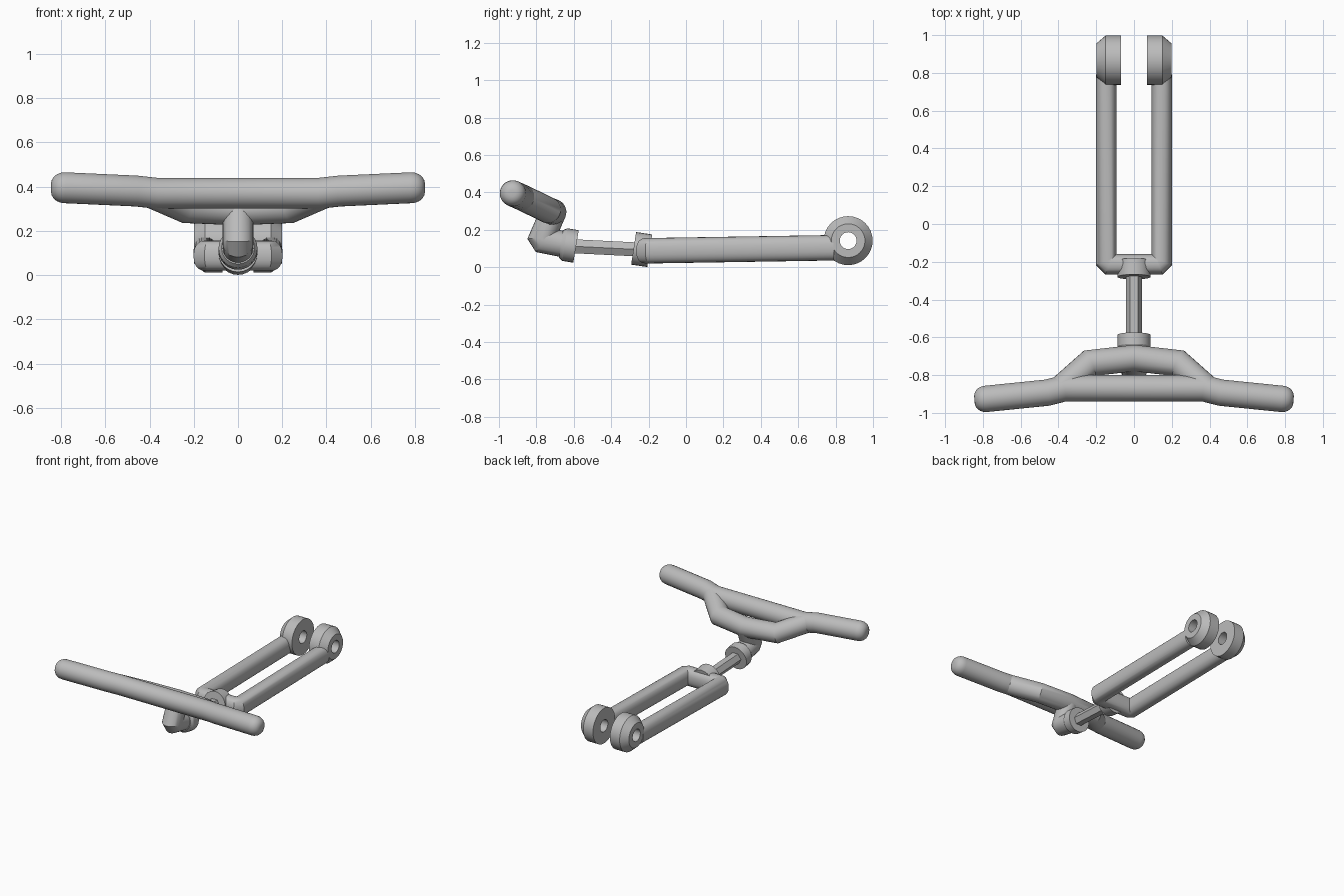
import bpy, bmesh, math
from mathutils import Vector

if "Cube" in bpy.data.objects:
    bpy.data.objects.remove(bpy.data.objects["Cube"], do_unlink=True)

GREY = (0.5, 0.5, 0.5, 1)
metal = bpy.data.materials.new("plain grey")
metal.use_nodes = True
metal.diffuse_color = GREY
metal.node_tree.nodes["Principled BSDF"].inputs["Base Color"].default_value = GREY


def loft(name, rings, closed=False, mirror=False):
    """Skin a list of equal rings; closed joins the last ring to the first."""
    bm = bmesh.new()
    loops = [[bm.verts.new(p) for p in ring] for ring in rings]
    pairs = list(zip(loops, loops[1:]))
    if closed:
        pairs.append((loops[-1], loops[0]))
    else:
        bm.faces.new(loops[0])
        bm.faces.new(loops[-1])
    for a, b in pairs:
        n = len(a)
        for i in range(n):
            j = (i + 1) % n
            bm.faces.new((a[i], a[j], b[j], b[i]))
    bmesh.ops.recalc_face_normals(bm, faces=bm.faces)
    mesh = bpy.data.meshes.new(name)
    bm.to_mesh(mesh)
    bm.free()
    obj = bpy.data.objects.new(name, mesh)
    bpy.context.collection.objects.link(obj)
    mesh.materials.append(metal)
    bpy.ops.object.select_all(action="DESELECT")
    bpy.context.view_layer.objects.active = obj
    obj.select_set(True)
    bpy.ops.object.shade_smooth_by_angle(angle=math.radians(30))
    if mirror:
        obj.modifiers.new("Mirror", "MIRROR")
    return obj


def tube(name, path, wide, tall=None, sides=24, ref=(0, 0, 1), scales=None, power=1.0):
    """Sweep a section along a path with mitred corners."""
    pts = [Vector(p) for p in path]
    tall = tall or wide
    scales = scales or [1] * len(pts)
    rings = []
    for i, p in enumerate(pts):
        d_in = (p - pts[i - 1]).normalized() if i else (pts[1] - p).normalized()
        d_out = (pts[i + 1] - p).normalized() if i < len(pts) - 1 else d_in
        normal = (d_in + d_out).normalized()
        u = d_in.cross(Vector(ref)).normalized()
        v = u.cross(d_in)
        ring = []
        for k in range(sides):
            a = math.tau * k / sides
            c, s = math.cos(a), math.sin(a)
            c = math.copysign(abs(c) ** power, c)
            s = math.copysign(abs(s) ** power, s)
            off = (u * wide * c + v * tall * s) * scales[i]
            ring.append(p + off - d_in * (off.dot(normal) / d_in.dot(normal)))
        rings.append(ring)
    return loft(name, rings)


def mirrored(half):
    """Extend a centre-outward path to both sides."""
    return [(-x, y, z) for x, y, z in reversed(half) if x > 0] + half


# Handlebar with rounded tips
R = 0.07
SLOPE = (0, 0.42, 0.9)
half_bar = [(0.37, -0.87, 0.37), (0.46, -0.893, 0.38), (0.785, -0.926, 0.395)]
half_scale = [1, 1, 1]
for step in range(1, 6):
    a = math.pi / 2 * step / 5
    half_bar.append((0.785 + 0.06 * math.sin(a), -0.926 - 0.004 * math.sin(a), 0.395))
    half_scale.append(0.25 + 0.75 * math.cos(a))
tube("handlebar", mirrored(half_bar), R, ref=SLOPE,
     scales=half_scale[::-1] + half_scale)

# Bowed brace behind the handlebar
tube("handlebar_brace",
     mirrored([(0, -0.71, 0.295), (0.235, -0.737, 0.305), (0.385, -0.87, 0.37)]),
     R, ref=SLOPE)

# Elbow stem below the brace
tube("stem_elbow",
     [(0, -0.71, 0.295), (0, -0.769, 0.158), (0, -0.76, 0.144), (0, -0.64, 0.12)],
     R, ref=(1, 0, 0))

# Collars and hexagonal rod
tube("stem_collar", [(0, -0.668, 0.124), (0, -0.648, 0.121), (0, -0.588, 0.111)],
     0.088, ref=(1, 0, 0), scales=[0.85, 1, 1])
tube("connecting_rod", [(0, -0.62, 0.113), (0, -0.24, 0.094)], 0.043, sides=6)
tube("fork_collar", [(0, -0.28, 0.101), (0, -0.194, 0.088)], 0.088, ref=(1, 0, 0))

# U-shaped fork
tube("fork",
     mirrored([(0.129, -0.213, 0.088), (0.147, -0.195, 0.088), (0.147, 0.79, 0.104)]),
     0.054, 0.068, power=0.85)

# Bored end discs with chamfered outer rims
profile = [(0.07, 0.045), (0.07, 0.131), (0.15, 0.131), (0.198, 0.09), (0.198, 0.045)]
rings = []
for k in range(32):
    a = math.tau * k / 32
    rings.append([(x, 0.867 + r * math.cos(a), 0.142 + r * math.sin(a)) for x, r in profile])
loft("fork_end_disc", rings, closed=True, mirror=True)
